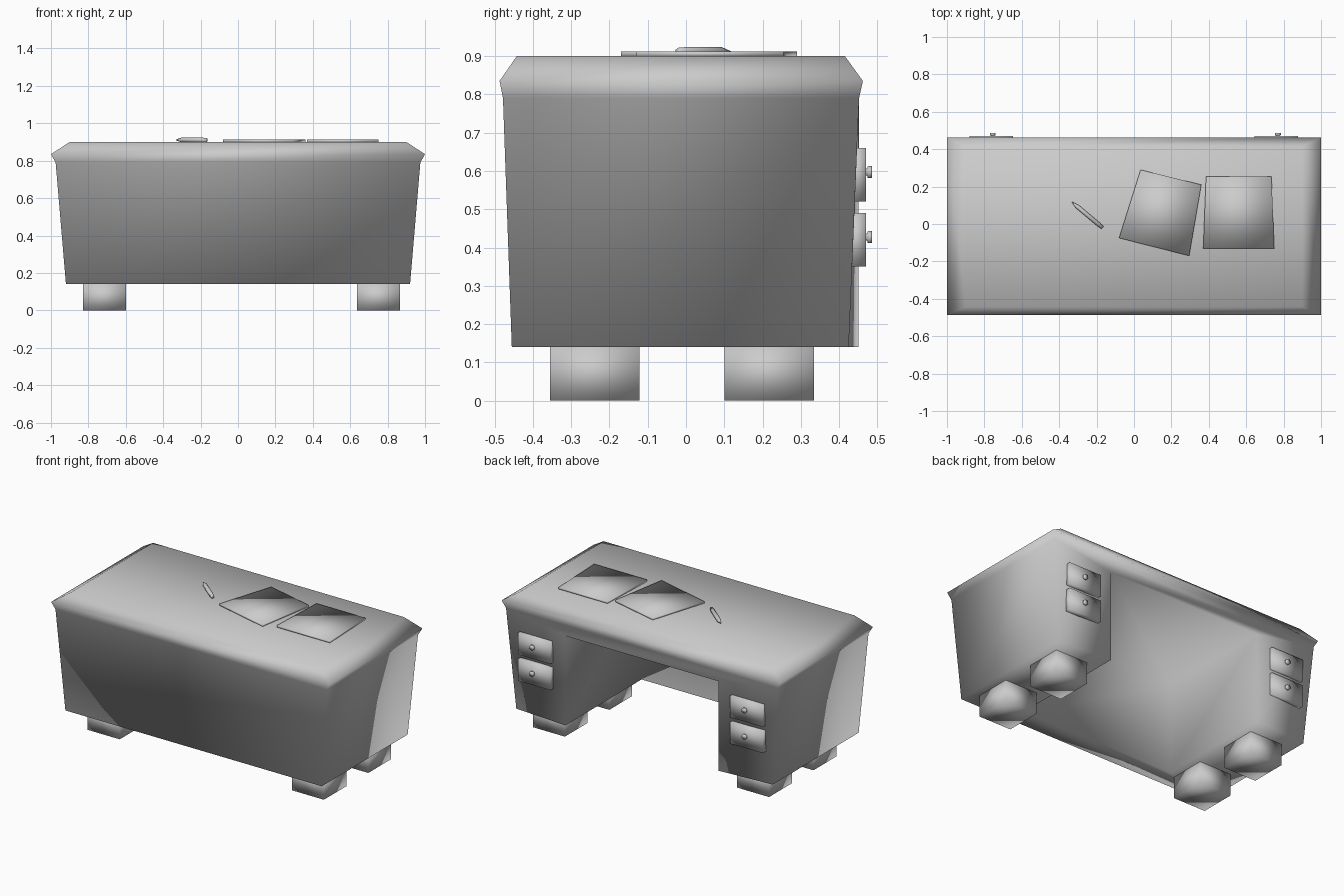
import bpy, bmesh, math
from mathutils import Vector, Matrix

if "Cube" in bpy.data.objects:
    bpy.data.objects.remove(bpy.data.objects["Cube"])


def make(name, verts, faces, smooth=True):
    me = bpy.data.meshes.new(name)
    me.from_pydata([tuple(v) for v in verts], [], faces)
    bm = bmesh.new()
    bm.from_mesh(me)
    bmesh.ops.recalc_face_normals(bm, faces=bm.faces)
    bm.to_mesh(me)
    bm.free()
    for p in me.polygons:
        p.use_smooth = smooth
    ob = bpy.data.objects.new(name, me)
    bpy.context.collection.objects.link(ob)
    return ob


def slab(name, outline, z0, z1):
    n = len(outline)
    verts = [(x, y, z) for z in (z0, z1) for x, y in outline]
    faces = [list(range(n)), list(range(n, 2 * n))]
    faces += [[i, (i + 1) % n, n + (i + 1) % n, n + i] for i in range(n)]
    return make(name, verts, faces)


def rect(x0, x1, y0, y1):
    return [(x0, y0), (x1, y0), (x1, y1), (x0, y1)]


def turned(name, start, direction, profile, sides):
    # stack of (distance, radius) rings along an axis
    rot = Vector(direction).to_track_quat('Z', 'Y').to_matrix()
    verts, faces = [], []
    for d, r in profile:
        for i in range(sides):
            a = math.tau * (i + 0.5) / sides
            verts.append(Vector(start) + rot @ Vector((r * math.cos(a), r * math.sin(a), d)))
    last = (len(profile) - 1) * sides
    for k in range(0, last, sides):
        faces += [[k + i, k + (i + 1) % sides, k + sides + (i + 1) % sides, k + sides + i]
                  for i in range(sides)]
    faces += [list(range(sides)), list(range(last, last + sides))]
    return make(name, verts, faces)


# Desk body: U-shaped base with kneehole, flared walls and bevelled rim
K = 0.55
verts = [(x, y, 0.14) for x, y in [(-.92, -.455), (.92, -.455), (.92, .425), (K, .45),
                                   (K, -.33), (-K, -.33), (-K, .45), (-.92, .425)]]
verts += [(x, y, 0.72) for x, y in [(K, .45), (K, -.33), (-K, -.33), (-K, .45)]]
for x, y0, y1, z in [(.975, -.478, .452, .79), (1, -.487, .462, .835), (.9, -.442, .415, .9)]:
    verts += [(px, py, z) for px, py in rect(-x, x, y0, y1)]
faces = [[0, 1, 4, 5], [1, 2, 3, 4], [7, 0, 5, 6],              # underside
         [3, 4, 9, 8], [4, 5, 10, 9], [5, 6, 11, 10], [8, 9, 10, 11],  # kneehole
         [0, 1, 13, 12], [1, 2, 14, 13], [7, 0, 12, 15],        # front and sides
         [2, 3, 8, 14], [6, 7, 15, 11], [8, 11, 15, 14]]        # back
for k in (12, 16):
    faces += [[k + i, k + (i + 1) % 4, k + 4 + (i + 1) % 4, k + 4 + i] for i in range(4)]
faces.append([20, 21, 22, 23])
make("desk_body", verts, faces)

# Block feet
for side, x in (("left", -.715), ("right", .75)):
    for end, y in (("front", -.238), ("back", .217)):
        slab(f"foot_{end}_{side}", rect(x - .115, x + .115, y - .117, y + .117), 0, .142)

# Drawer fronts and knobs on the back of both pedestals
for side, x in (("left", -.763), ("right", .761)):
    for level, z, y0 in (("upper", .59, .444), ("lower", .42, .436)):
        slab(f"drawer_{level}_{side}", rect(x - .117, x + .117, y0 - .015, .47), z - .07, z + .07)
        turned(f"knob_{level}_{side}", (x + .008, .465, z + .007), (0, 1, 0),
               [(0, .01), (.008, .01), (.01, .017), (.021, .017)], 8)

# Papers lying on the desk
slab("paper_left", [(-.08, -.075), (.295, -.17), (.36, .21), (.035, .29)], .899, .912)
slab("paper_right", [(.37, -.13), (.75, -.13), (.735, .255), (.385, .255)], .899, .912)

# Pencil with pointed tip and eraser end
turned("pencil", (-.168, -.02, .911), (-.165, .138, 0),
       [(0, .011), (.022, .011), (.024, .013), (.175, .013), (.213, .002)], 6)
